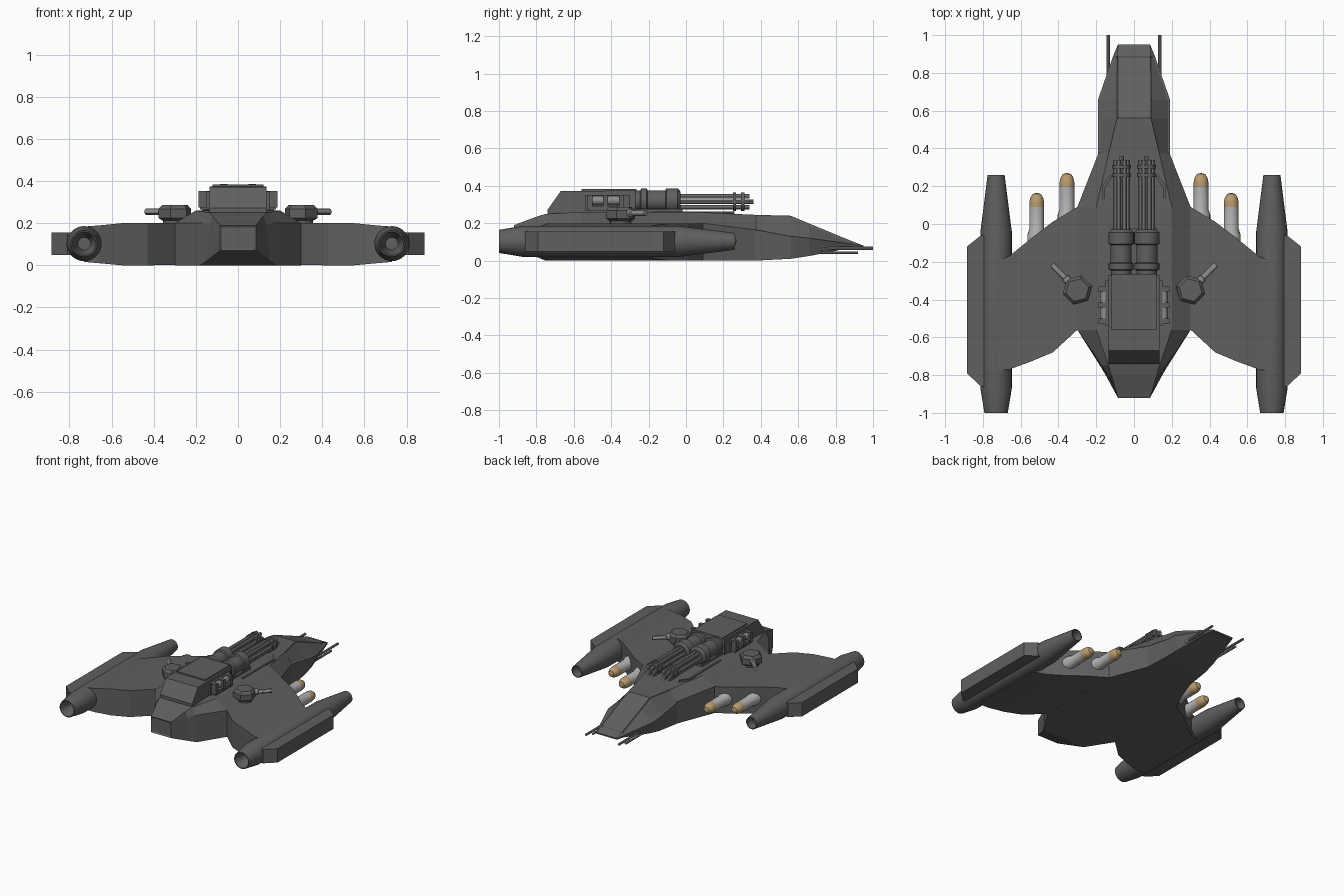
import bpy, bmesh, math
from mathutils import Matrix, Vector

if "Cube" in bpy.data.objects:
    bpy.data.objects.remove(bpy.data.objects["Cube"])


def material(name, rgb):
    m = bpy.data.materials.new(name)
    m.diffuse_color = (*rgb, 1)
    m.use_nodes = True
    m.node_tree.nodes["Principled BSDF"].inputs["Base Color"].default_value = m.diffuse_color
    return m


DARK = material("dark_grey", (.115, .115, .115))
STEEL = material("steel", (.27, .27, .27))
PALE = material("pale_grey", (.45, .45, .46))
TAN = material("tan", (.48, .33, .16))


def loft(bm, rings, cap=True):
    rows = [[bm.verts.new(p) for p in r] for r in rings]
    n = len(rows[0])
    for a, b in zip(rows, rows[1:]):
        for i in range(n):
            bm.faces.new((a[i], a[(i + 1) % n], b[(i + 1) % n], b[i]))
    if cap:
        bm.faces.new(rows[0])
        bm.faces.new(rows[-1])


def finish(bm, name, mat=DARK, mirror=True, smooth=False):
    bmesh.ops.recalc_face_normals(bm, faces=bm.faces)
    me = bpy.data.meshes.new(name)
    bm.to_mesh(me)
    bm.free()
    me.materials.append(mat)
    ob = bpy.data.objects.new(name, me)
    bpy.context.collection.objects.link(ob)
    if smooth:
        bpy.ops.object.select_all(action='DESELECT')
        ob.select_set(True)
        bpy.context.view_layer.objects.active = ob
        bpy.ops.object.shade_smooth_by_angle(angle=math.radians(30))
    if mirror:
        ob.modifiers.new("Mirror", 'MIRROR').use_mirror_merge = False
    return ob


def lathe(bm, profile, mat, n=24, turn=0):
    # profile of (radius, distance) spun about local z, placed by a matrix
    loft(bm, [[mat @ Vector((r * math.cos(turn + 2 * math.pi * i / n),
                             r * math.sin(turn + 2 * math.pi * i / n), h)) for i in range(n)]
              for r, h in profile])


def along_y(x, z):
    return Matrix.Translation((x, 0, z)) @ Matrix.Rotation(-math.pi / 2, 4, 'X')


def box(bm, x0, x1, y0, y1, z0, z1):
    loft(bm, [[(x0, y0, z), (x1, y0, z), (x1, y1, z), (x0, y1, z)] for z in (z0, z1)])


# central hull: y, roof half-width, roof z, side half-width, side z, floor half-width, floor z
bm = bmesh.new()
rings = []
for y, tx, tz, mx, mz, bx, bz in [
        (-.92, .085, .19, .085, .13, .085, .07),
        (-.80, .12, .235, .135, .19, .15, .02),
        (-.75, .135, .25, .17, .2, .18, 0),
        (-.56, .2, .26, .3, .2, .3, 0),
        (.09, .2, .258, .3, .2, .3, 0),
        (.37, .135, .245, .19, .165, .19, 0),
        (.56, .09, .24, .19, .13, .17, .01),
        (.66, .09, .198, .19, .12, .155, .025),
        (.89, .088, .103, .11, .088, .105, .07),
        (.95, .085, .08, .085, .076, .085, .07)]:
    rings.append([(tx, y, tz), (mx, y, mz), (bx, y, bz), (-bx, y, bz), (-mx, y, mz), (-tx, y, tz)])
loft(bm, rings)
bmesh.ops.recalc_face_normals(bm, faces=bm.faces)
# recessed windscreen, side windows and tail outlet
front = [f for f in bm.faces if .57 < f.calc_center_median().y < .9]
screen = [f for f in front if abs(f.calc_center_median().x) < .01 and f.normal.z > .1]
sides = [[f for f in bm.faces if .4 < f.calc_center_median().y < .85 and f.normal.z > .1
          and f.calc_center_median().x * s > .05] for s in (1, -1)]
tail = [f for f in bm.faces if f.calc_center_median().y < -.91]
for group in (screen, *sides, tail):
    bmesh.ops.inset_region(bm, faces=group, thickness=.01, depth=-.006, use_even_offset=True)
finish(bm, "hull", mirror=False)

# wings: x, trailing y, leading y, bottom z, top z
bm = bmesh.new()
loft(bm, [[(x, y0, z0), (x, y1, z0), (x, y1, z1), (x, y0, z1)] for x, y0, y1, z0, z1 in [
    (.15, -.56, .09, .001, .2), (.30, -.56, .09, .001, .2), (.43, -.68, .012, 0, .2),
    (.55, -.73, -.08, 0, .2), (.66, -.77, -.17, .01, .189), (.73, -.78, -.2, .016, .184)]])
finish(bm, "wings")

# engine nacelles with hollow ends
bm = bmesh.new()
lathe(bm, [(.03, -.9), (.056, -1), (.062, -1), (.083, -.87), (.083, -.04),
           (.045, .26), (.04, .26), (.035, .2)], along_y(.73, .103), 32)
finish(bm, "engine_nacelles", smooth=True)

# outer armour of nacelles
bm = bmesh.new()
outline = [(.72, -.86), (.81, -.86), (.885, -.79), (.885, -.12), (.81, -.06), (.72, -.06)]
loft(bm, [[(x, y, z) for x, y in outline] for z in (.05, .155)])
finish(bm, "nacelle_armour")

# missiles at the leading edge
for i, (x, y) in enumerate([(.355, .27), (.515, .165)], 1):
    bm = bmesh.new()
    lathe(bm, [(.049, y - .4), (.049, y - .22), (.039, y - .19), (.039, y - .075)], along_y(x, .105), 20)
    finish(bm, f"missile_body_{i}", PALE, smooth=True)
    bm = bmesh.new()
    lathe(bm, [(.039, y - .075), (.039, y - .05), (.034, y - .025), (.022, y - .006), (.001, y)],
          along_y(x, .105), 20)
    finish(bm, f"missile_tip_{i}", TAN, smooth=True)

# nose guns
bm = bmesh.new()
lathe(bm, [(.016, .5), (.016, .73), (.009, .74), (.009, 1)], along_y(.137, .066), 10)
lathe(bm, [(.014, .5), (.014, .68), (.008, .69), (.008, .92)], along_y(.137, .042), 10)
finish(bm, "nose_guns", STEEL, smooth=True)

# main turret housing
bm = bmesh.new()
side = [(-.74, .24), (-.74, .272), (-.67, .372), (-.27, .375), (-.27, .24)]
loft(bm, [[(x, y, z) for y, z in side] for x in (-.135, .135)])
box(bm, -.12, .12, -.56, -.265, .37, .384)
box(bm, -.12, .12, -.28, -.02, .24, .275)
finish(bm, "turret_housing", mirror=False)

# side brackets with recoil cylinders
bm = bmesh.new()
box(bm, .12, .15, -.54, -.3, .265, .35)
for y in (-.515, -.43, -.345):
    box(bm, .13, .188, y - .014, y + .014, .275, .352)
box(bm, .13, .18, -.52, -.33, .265, .29)
finish(bm, "turret_brackets")
bm = bmesh.new()
lathe(bm, [(.024, -.51), (.024, -.35)], along_y(.155, .322), 16)
finish(bm, "recoil_cylinders", STEEL, smooth=True)

# rotary cannon shrouds
bm = bmesh.new()
lathe(bm, [(.055, -.3), (.055, -.245), (.066, -.24), (.066, -.21), (.056, -.205), (.056, -.11),
           (.067, -.105), (.067, -.045), (.05, -.03)], along_y(.068, .32), 24)
finish(bm, "cannon_shrouds", smooth=True)

# rotary cannon barrels and clamp rings
bm = bmesh.new()
for i in range(6):
    a = math.pi * i / 3
    lathe(bm, [(.0125, -.05), (.0125, .34)],
          along_y(.066 + .033 * math.cos(a), .315 + .033 * math.sin(a)), 10)
lathe(bm, [(.012, -.05), (.012, .36)], along_y(.066, .315), 10)
finish(bm, "cannon_barrels", STEEL, smooth=True)
bm = bmesh.new()
for y in (.25, .295):
    lathe(bm, [(.05, y), (.05, y + .018)], along_y(.066, .315), 24)
finish(bm, "barrel_clamps", smooth=True)

# low rails beside the cannon
bm = bmesh.new()
rail = [(.155, -.18), (.17, -.18), (.17, .2), (.125, .26), (.115, .25), (.155, .19)]
loft(bm, [[(x, y, z) for x, y in rail] for z in (.235, .264)])
finish(bm, "cannon_rails")

# small wing turrets, aimed outward
place = Matrix.Translation((.30, -.35, 0)) @ Matrix.Rotation(math.radians(-45), 4, 'Z')
bm = bmesh.new()
lathe(bm, [(.055, .19), (.055, .215)], place, 16)
lathe(bm, [(.062, .213), (.08, .225), (.08, .268), (.062, .287)], place, 6, math.pi / 6)
finish(bm, "wing_turrets")
bm = bmesh.new()
lathe(bm, [(.022, .04), (.022, .09), (.015, .095), (.015, .19)], place @ along_y(0, .254), 12)
finish(bm, "wing_turret_barrels", STEEL, smooth=True)
